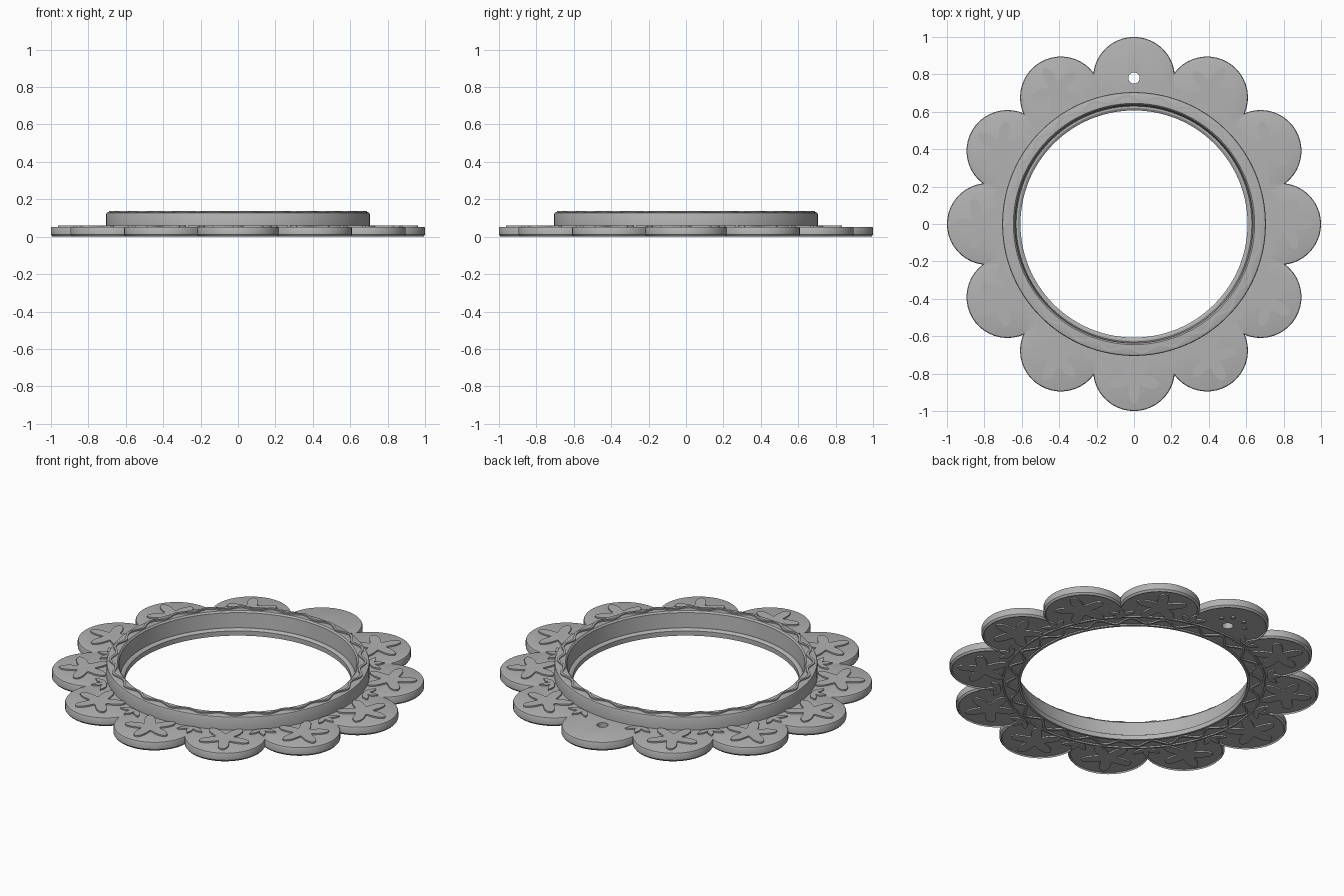
import bpy, bmesh
from math import sin, cos, pi, sqrt, atan2, radians

cube = bpy.data.objects.get("Cube")
if cube:
    bpy.data.objects.remove(cube)

PETALS, STEPS = 12, 20
PETAL_C, PETAL_R = 0.7815, 0.2185
FIELD_TOP, FIELD_LOW, RELIEF = 0.053, 0.008, 0.008

grey = bpy.data.materials.new("plain grey")
grey.use_nodes = True
colour = (0.45, 0.45, 0.45, 1)
grey.diffuse_color = colour
grey.node_tree.nodes["Principled BSDF"].inputs["Base Color"].default_value = colour


def finish(name, bm, smooth=True):
    bmesh.ops.recalc_face_normals(bm, faces=bm.faces)
    mesh = bpy.data.meshes.new(name)
    bm.to_mesh(mesh)
    bm.free()
    mesh.materials.append(grey)
    ob = bpy.data.objects.new(name, mesh)
    bpy.context.collection.objects.link(ob)
    bpy.ops.object.select_all(action="DESELECT")
    ob.select_set(True)
    bpy.context.view_layer.objects.active = ob
    if smooth:
        bpy.ops.object.shade_smooth_by_angle(angle=radians(30))
    return ob


def circle(radius):
    n = PETALS * STEPS
    return [(radius * cos(2 * pi * (i / n - 0.5 / PETALS)),
             radius * sin(2 * pi * (i / n - 0.5 / PETALS))) for i in range(n)]


def scallop(inset):
    """Outline of twelve overlapping round petals, pulled in by inset."""
    r, half = PETAL_R - inset, pi / PETALS
    cusp = PETAL_C * cos(half) + sqrt(r * r - (PETAL_C * sin(half)) ** 2)
    span = atan2(cusp * sin(half), cusp * cos(half) - PETAL_C)
    pts = []
    for p in range(PETALS):
        a = 2 * pi * p / PETALS
        for i in range(STEPS):
            t = span * (2 * i / STEPS - 1)
            x, y = PETAL_C + r * cos(t), r * sin(t)
            pts.append((x * cos(a) - y * sin(a), x * sin(a) + y * cos(a)))
    return pts


def loft(bm, rows):
    """Skin a closed cycle of closed rings."""
    rings = [[bm.verts.new((x, y, z)) for x, y in pts] for pts, z in rows]
    for k, a in enumerate(rings):
        b = rings[(k + 1) % len(rings)]
        for i in range(len(a)):
            j = (i + 1) % len(a)
            bm.faces.new((a[i], a[j], b[j], b[i]))


def slab(bm, pts, z0, z1):
    """Flat raised ornament from an outline."""
    low = [bm.verts.new((x, y, z0)) for x, y in pts]
    top = [bm.verts.new((x, y, z1)) for x, y in pts]
    bm.faces.new(low[::-1])
    bm.faces.new(top)
    for i in range(len(pts)):
        j = (i + 1) % len(pts)
        bm.faces.new((low[i], low[j], top[j], top[i]))


def place(pts, radius, angle, turn=0):
    """Turn an outline, move it out by radius, then swing it round the frame."""
    out = []
    for x, y in pts:
        u = radius + x * cos(turn) - y * sin(turn)
        v = x * sin(turn) + y * cos(turn)
        out.append((u * cos(angle) - v * sin(angle), u * sin(angle) + v * cos(angle)))
    return out


# Frame: petal plate, raised ring and inner lip as one solid
bm = bmesh.new()
loft(bm, [
    (circle(0.607), 0), (circle(0.620), 0), (circle(0.620), FIELD_LOW),
    (circle(0.697), FIELD_LOW), (circle(0.697), 0), (circle(0.708), 0),
    (circle(0.708), FIELD_LOW), (scallop(0.014), FIELD_LOW), (scallop(0.010), 0),
    (scallop(0.007), 0.002), (scallop(0), 0.011), (scallop(0), 0.045),
    (scallop(0.003), 0.051), (scallop(0.009), FIELD_TOP),
    (circle(0.705), FIELD_TOP), (circle(0.705), 0.121), (circle(0.702), 0.128),
    (circle(0.695), 0.131), (circle(0.645), 0.131), (circle(0.637), 0.122),
    (circle(0.630), 0.036), (circle(0.620), 0.036), (circle(0.607), 0.028)])
frame = finish("scalloped_frame", bm)

# Hanging hole in the rear petal
bm = bmesh.new()
slab(bm, [(0.03 * cos(2 * pi * i / 32), 0.78 + 0.03 * sin(2 * pi * i / 32))
          for i in range(32)], -0.1, 0.2)
cutter = finish("hole_cutter", bm, False)
cutter.hide_render = True
mod = frame.modifiers.new("hanging_hole", "BOOLEAN")
mod.operation, mod.object = "DIFFERENCE", cutter
bpy.context.view_layer.objects.active = frame
bpy.ops.object.modifier_apply(modifier=mod.name)
bpy.data.objects.remove(cutter)

# Ornament outlines: five-lobed blossom, pointed leaf, dot
blossom = []
for i in range(60):
    t = 2 * pi * i / 60
    r = 0.052 + 0.09 * (0.5 + 0.5 * cos(5 * t)) ** 1.1
    blossom.append((r * cos(t), r * sin(t)))
leaf = [(0.085 * i / 8, -0.016 * sin(pi * i / 8)) for i in range(9)]
leaf += [(x, -y) for x, y in leaf[-2:0:-1]]
dot = [(0.012 * cos(pi * i / 8), 0.012 * sin(pi * i / 8)) for i in range(16)]

levels = {"upper": (FIELD_TOP - 0.004, FIELD_TOP + RELIEF),
          "lower": (0, FIELD_LOW + 0.004)}
for side, (z0, z1) in levels.items():
    # Blossoms on every petal but the one with the hole
    bm = bmesh.new()
    for p in range(PETALS):
        if p != PETALS // 4:
            slab(bm, place(blossom, 0.82, 2 * pi * p / PETALS), z0, z1)
    finish(side + "_blossoms", bm, False)

    # Leaf sprays between petals
    bm = bmesh.new()
    for p in range(PETALS):
        for turn in (-1.0, 0, 1.0):
            slab(bm, place(leaf, 0.712 if turn == 0 else 0.716,
                           2 * pi * (p + 0.5) / PETALS, turn), z0, z1)
    finish(side + "_leaves", bm, False)

# Dots around the hole underneath
bm = bmesh.new()
for a in (-1.1, -0.4, 0.4, 1.1):
    slab(bm, place(dot, 0.79 + 0.09 * cos(a), pi / 2 + 0.11 * sin(a)), *levels["lower"])
finish("lower_dots", bm, False)


# Wavy vines on the ring top and underside
def vine(name, mid, swing, width, z0, z1):
    n, bm = 480, bmesh.new()

    def edge(offset):
        pts = []
        for i in range(n):
            t = 2 * pi * i / n
            r = mid + swing * sin(24 * t) + offset
            pts.append((r * cos(t), r * sin(t)))
        return pts
    inner, outer = edge(-width), edge(width)
    loft(bm, [(inner, z0), (outer, z0), (outer, z1), (inner, z1)])
    finish(name, bm)


vine("upper_vine", 0.671, 0.014, 0.007, 0.128, 0.138)
vine("lower_vine", 0.658, 0.026, 0.007, 0, FIELD_LOW + 0.004)
